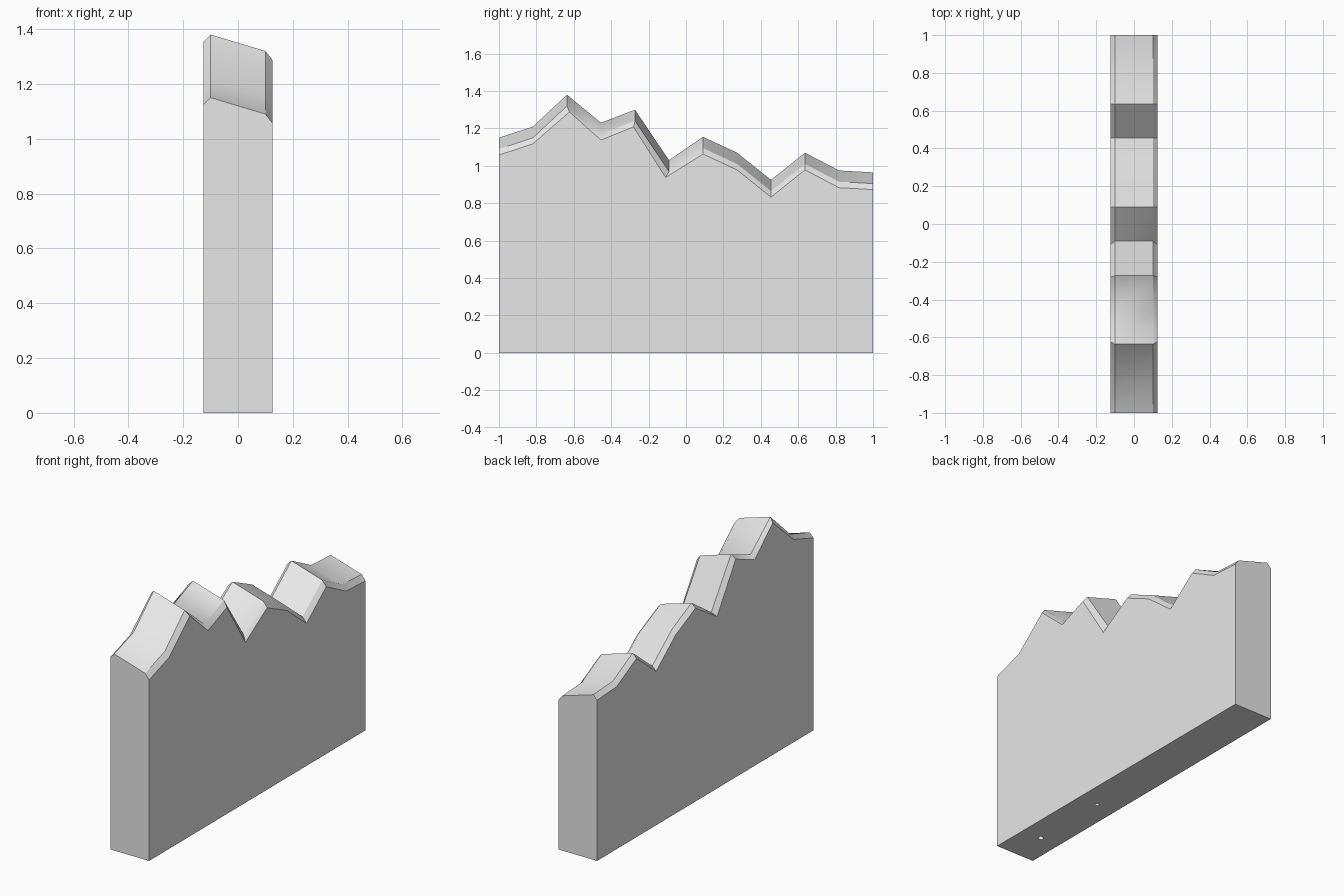
import bpy, bmesh, math

if "Cube" in bpy.data.objects:
    bpy.data.objects.remove(bpy.data.objects["Cube"])

# One pale grey for everything
grey = bpy.data.materials.new("pale grey")
grey.diffuse_color = (0.8, 0.8, 0.8, 1)
grey.use_nodes = True
grey.node_tree.nodes["Principled BSDF"].inputs["Base Color"].default_value = grey.diffuse_color

# Ridge heights along the slab (at its higher left edge), evenly spaced in y
ridge = [1.15, 1.21, 1.38, 1.23, 1.30, 1.03, 1.155, 1.07, 0.925, 1.07, 0.975, 0.965]
shift = {2: 0.013, 4: -0.008, 5: -0.018}   # slight offset of the outer chamfer edge
SOFT = 3                                   # valley that is smoothed over

# Cross-section of the sloped, chamfered top: (x, drop below ridge)
section = [(-0.125, 0.025), (-0.1, 0.0), (0.1, 0.06), (0.125, 0.092)]

# Slab: one cross-section loop per ridge point
bm = bmesh.new()
loops = []
n = len(ridge)
for i, h in enumerate(ridge):
    y = -1 + 2 * i / (n - 1)
    loop = [bm.verts.new((-0.125, y, 0))]
    for x, drop in section:
        dy = shift.get(i, 0) if abs(x) > 0.12 else 0
        loop.append(bm.verts.new((x, y + dy, h - drop)))
    loop.append(bm.verts.new((0.125, y, 0)))
    loops.append(loop)
for a, b in zip(loops, loops[1:]):
    for k in range(6):
        m = (k + 1) % 6
        bm.faces.new((a[k], a[m], b[m], b[k]))
bm.faces.new(loops[0])
bm.faces.new(loops[-1])
bmesh.ops.recalc_face_normals(bm, faces=bm.faces[:])

# Smooth gentle edges and the soft valley, keep the rest sharp
for f in bm.faces:
    f.smooth = True
soft = set(loops[SOFT][1:5])
for e in bm.edges:
    e.smooth = e.calc_face_angle(0) < math.radians(30) or set(e.verts) <= soft
me = bpy.data.meshes.new("ridge_slab")
bm.to_mesh(me)
bm.free()
slab = bpy.data.objects.new("ridge_slab", me)
bpy.context.collection.objects.link(slab)
me.materials.append(grey)

# Two tiny holes in the underside
for j, (y, r) in enumerate([(-0.784, 0.016), (-0.31, 0.012)]):
    bpy.ops.mesh.primitive_cylinder_add(vertices=12, radius=r, depth=0.06, location=(0, y, 0))
    cutter = bpy.context.object
    cutter.name = f"pin_hole_cutter_{j + 1}"
    cutter.data.materials.append(grey)
    cutter.hide_render = True
    cutter.display_type = 'WIRE'
    mod = slab.modifiers.new("pin hole", 'BOOLEAN')
    mod.operation = 'DIFFERENCE'
    mod.solver = 'EXACT'
    mod.object = cutter
